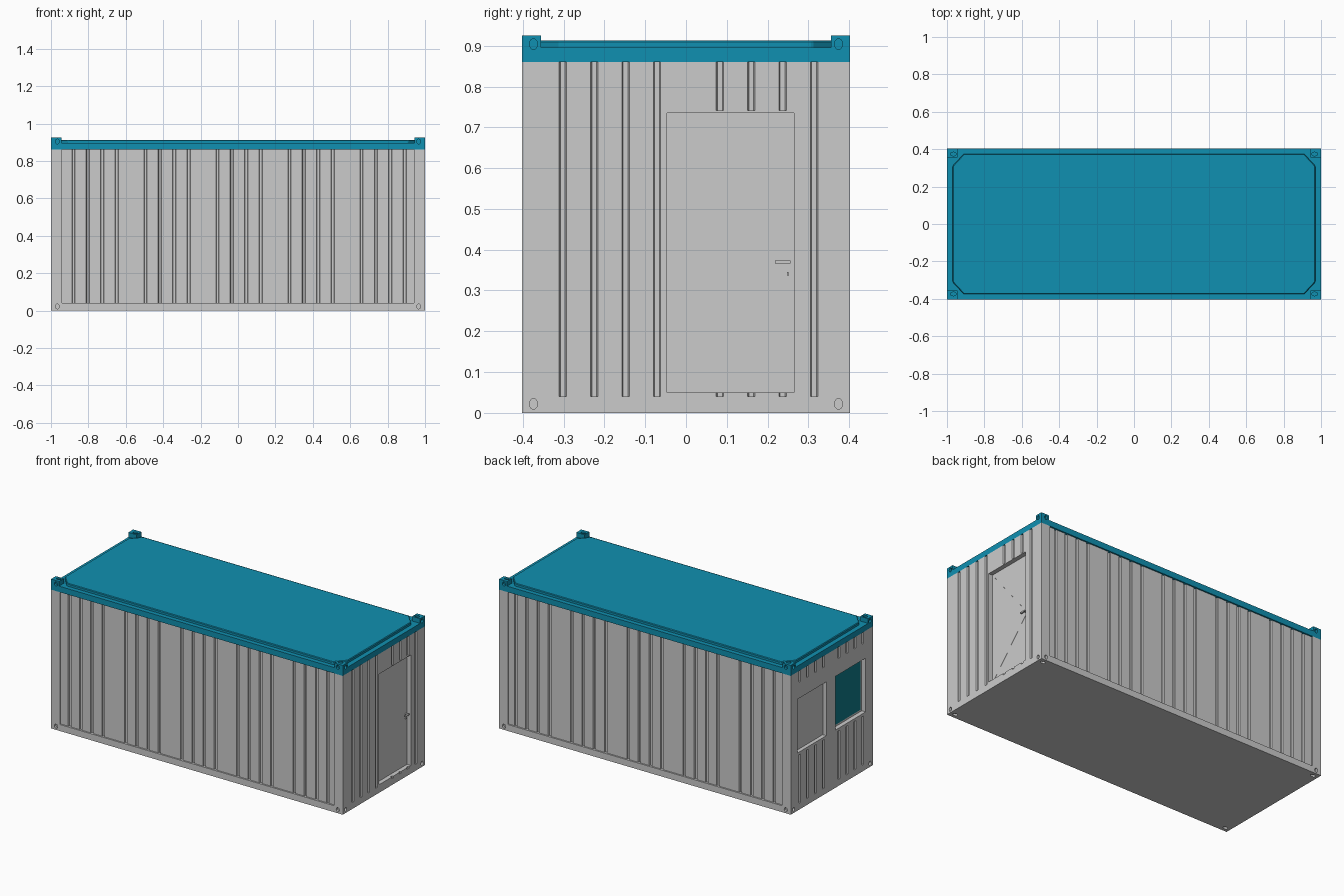
import bpy, bmesh, math

if "Cube" in bpy.data.objects:
    bpy.data.objects.remove(bpy.data.objects["Cube"])

X, Y = 1.0, 0.4025            # half length, half width
RAIL, WALL_TOP, ROOF_RAIL, TOP = 0.04, 0.86, 0.896, 0.925


def material(name, color):
    m = bpy.data.materials.new(name)
    m.diffuse_color = color
    m.use_nodes = True
    m.node_tree.nodes["Principled BSDF"].inputs["Base Color"].default_value = m.diffuse_color
    return m


blue = material("roof_blue", (0.005, 0.28, 0.44, 1))
teal = material("glass_teal", (0.005, 0.20, 0.25, 1))


def prism(name, pts, lo, hi, f=lambda u, v, w: (u, v, w), mat=None):
    """Extrude a 2D outline from lo to hi; f maps (u, v, w) to xyz."""
    bm = bmesh.new()
    a = [bm.verts.new(f(u, v, lo)) for u, v in pts]
    b = [bm.verts.new(f(u, v, hi)) for u, v in pts]
    bm.faces.new(a)
    bm.faces.new(b)
    n = len(pts)
    for i in range(n):
        j = (i + 1) % n
        bm.faces.new((a[i], a[j], b[j], b[i]))
    bmesh.ops.recalc_face_normals(bm, faces=bm.faces)
    me = bpy.data.meshes.new(name)
    bm.to_mesh(me)
    bm.free()
    ob = bpy.data.objects.new(name, me)
    bpy.context.collection.objects.link(ob)
    if mat:
        me.materials.append(mat)
    return ob


def box(name, x0, x1, y0, y1, z0, z1, mat=None):
    return prism(name, [(x0, y0), (x1, y0), (x1, y1), (x0, y1)], z0, z1, mat=mat)


def cut(target, cutter):
    mod = target.modifiers.new("cut", 'BOOLEAN')
    mod.operation, mod.solver, mod.object = 'DIFFERENCE', 'EXACT', cutter
    bpy.context.view_layer.objects.active = target
    bpy.ops.object.modifier_apply(modifier=mod.name)
    bpy.data.objects.remove(cutter)


def oval(cu, cv, ru, rv, n=12):
    return [(cu + ru * math.cos(2 * math.pi * i / n),
             cv + rv * math.sin(2 * math.pi * i / n)) for i in range(n)]


def corner_holes(target, zc, z_lo, z_hi):
    """Lifting holes on the three outer faces of each corner block."""
    d = 0.015
    for sx in (-1, 1):
        for sy in (-1, 1):
            cut(target, prism("hole", oval(sx * 0.966, zc, 0.011, 0.013), Y - d, Y + d,
                              lambda u, v, w: (u, sy * w, v)))
            cut(target, prism("hole", oval(sy * 0.374, zc, 0.010, 0.013), X - d, X + d,
                              lambda u, v, w: (sx * w, u, v)))
            cut(target, prism("hole", oval(sx * 0.966, sy * 0.374, 0.016, 0.010),
                              z_lo, z_hi))


def grooved(half, thick, centres):
    """Wall section: outer edge with narrow grooves, straight back edge."""
    pts = [(-half, 0)]
    for c in centres:
        pts += [(c - 0.009, 0), (c - 0.006, -0.008), (c + 0.006, -0.008), (c + 0.009, 0)]
    return pts + [(half, 0), (half, -thick), (-half, -thick)]


def groove_groups(n):
    """Groups of four grooves; every fifth position is left plain."""
    return [0.006 + (g - (n - 1) / 2) * 0.385 + (k - 1.5) * 0.077
            for g in range(n) for k in range(4)]


# Floor frame with corner block holes
base = box("floor_frame", -X, X, -Y, Y, 0, RAIL)
corner_holes(base, 0.022, -0.01, 0.012)

# Roof frame: raised corner blocks remain after cutting a cross-shaped recess
roof_frame = box("roof_frame", -X, X, -Y, Y, WALL_TOP, TOP, blue)
a, b, c, d = 0.945, 0.355, 1.1, 0.5
cross = [(a, b), (a, d), (-a, d), (-a, b), (-c, b), (-c, -b),
         (-a, -b), (-a, -d), (a, -d), (a, -b), (c, -b), (c, b)]
cut(roof_frame, prism("cross", cross, ROOF_RAIL, 1.0))
corner_holes(roof_frame, 0.904, TOP - 0.012, TOP + 0.02)

# Roof panel with clipped corners
octagon = [(0.97, 0.31), (0.91, 0.375), (-0.91, 0.375), (-0.97, 0.31),
           (-0.97, -0.31), (-0.91, -0.375), (0.91, -0.375), (0.97, -0.31)]
roof = prism("roof_panel", octagon, ROOF_RAIL - 0.01, 0.913, mat=blue)
bev = roof.modifiers.new("edge", 'BEVEL')
bev.width, bev.segments = 0.004, 1

# Long side walls, set back a little behind the corner posts
for s, name in ((-1, "front_wall"), (1, "back_wall")):
    prism(name, grooved(0.945, 0.03, groove_groups(5)), RAIL, WALL_TOP,
          lambda u, v, w: (u, s * (Y - 0.009 + v), w))

# End walls, which also form the corner posts
ends = {}
for s, name in ((-1, "window_wall"), (1, "door_wall")):
    ends[s] = prism(name, grooved(Y, 0.06, groove_groups(2)), RAIL, WALL_TOP,
                    lambda u, v, w: (s * (X + v), u, w))

# Door: recessed leaf, opening triangle, drip strip, handle and lock
DY0, DY1, DZ0, DZ1 = -0.047, 0.265, 0.05, 0.735
cut(ends[1], box("opening", 0.97, 1.1, DY0, DY1, DZ0, DZ1))
box("door_leaf", 0.96, 0.973, DY0, DY1, DZ0, DZ1)
on_door = lambda u, v, w: (w, u, v)
prism("door_triangle", [(DY0, DZ0), (0.25, 0.37), (DY0, DZ1)], 0.97, 0.974, on_door)
box("door_drip_strip", 0.985, X, DY0, DY1, DZ1, 0.741)
prism("handle_stem", oval(0.25, 0.37, 0.005, 0.005, 8), 0.97, 0.995, on_door)
box("handle_lever", 0.989, 0.998, 0.218, 0.256, 0.366, 0.374)
prism("door_lock", oval(0.25, 0.341, 0.003, 0.005, 8), 0.97, 0.978, on_door)

# Windows: one with its shutter closed, one open with glass
for y0, y1, glazed in ((0.055, 0.335, False), (-0.33, -0.035, True)):
    tag = "open_window" if glazed else "closed_window"
    box(tag + "_shutter_box", -X, -0.985, y0, y1, 0.69, 0.79)
    cut(ends[-1], box("opening", -1.1, -0.97, y0, y1, 0.345, 0.69))
    box(tag + "_sill", -X, -0.965, y0, y1, 0.34, 0.357)
    if glazed:
        box(tag + "_frame", -0.973, -0.96, y0, y1, 0.35, 0.69)
        box(tag + "_glass", -0.976, -0.962, y0 + 0.015, y1 - 0.015, 0.37, 0.68, teal)
    else:
        box(tag + "_shutter", -0.976, -0.96, y0, y1, 0.35, 0.69)
